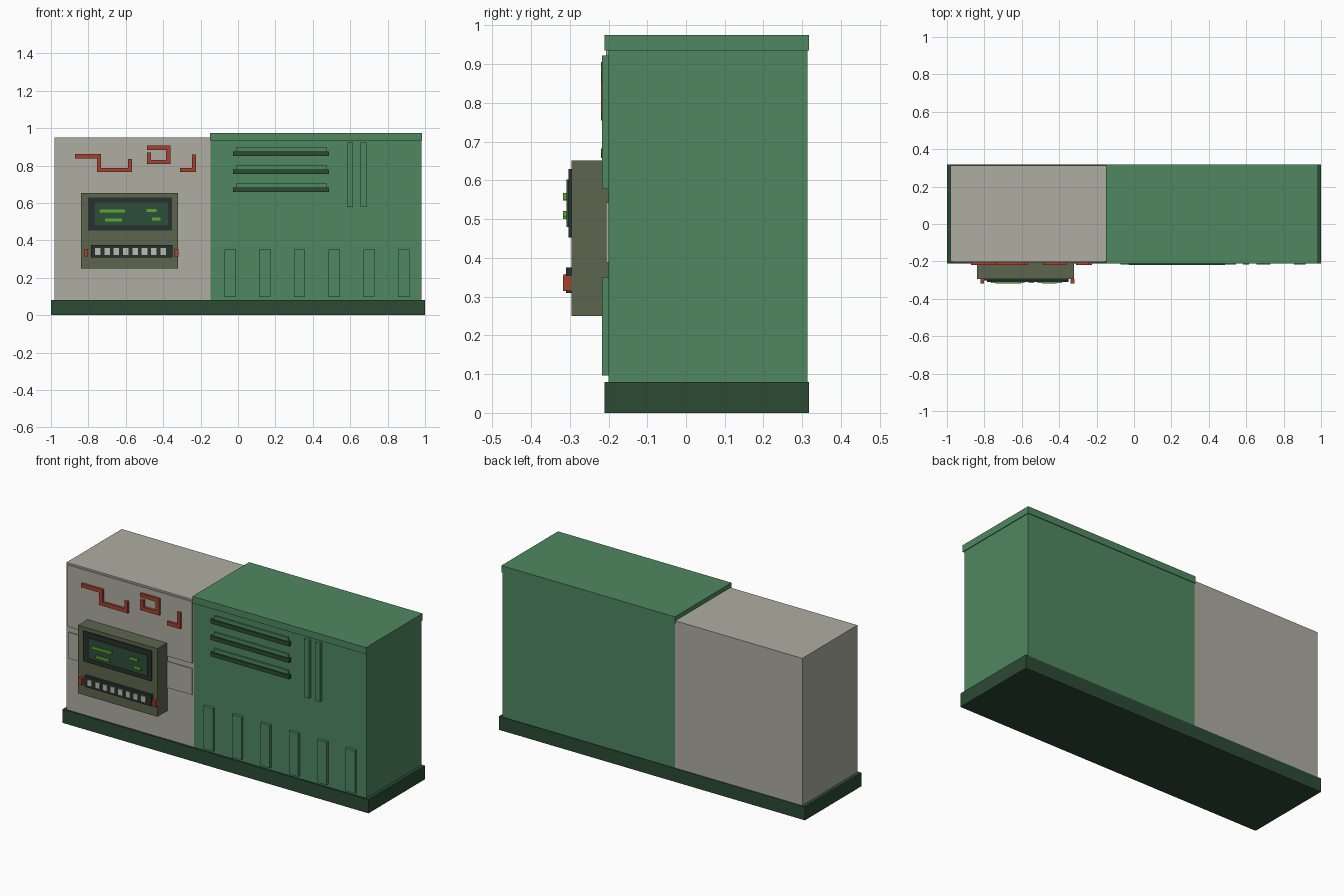
import bpy
import bmesh

cube = bpy.data.objects.get("Cube")
if cube:
    bpy.data.objects.remove(cube, do_unlink=True)


def material(name, r, g, b):
    m = bpy.data.materials.new(name)
    m.use_nodes = True
    m.diffuse_color = (r, g, b, 1)
    m.node_tree.nodes["Principled BSDF"].inputs["Base Color"].default_value = (r, g, b, 1)
    return m


green = material("green", .078, .245, .117)
dark_green = material("dark green", .025, .07, .034)
grey = material("warm grey", .42, .42, .365)
olive = material("olive", .107, .13, .074)
charcoal = material("charcoal", .02, .031, .026)
screen_green = material("screen green", .027, .078, .04)
glow = material("glowing green", .1, .4, .03)
red = material("rust red", .37, .055, .028)
key_grey = material("key grey", .5, .5, .45)


def boxes(name, mat, spans):
    """One object made of boxes, each given as x, y and z ranges."""
    bm = bmesh.new()
    for span in spans:
        for v in bmesh.ops.create_cube(bm, size=1)["verts"]:
            for i, (lo, hi) in enumerate(span):
                v.co[i] = (lo + hi) / 2 + v.co[i] * (hi - lo)
    mesh = bpy.data.meshes.new(name)
    bm.to_mesh(mesh)
    bm.free()
    mesh.materials.append(mat)
    obj = bpy.data.objects.new(name, mesh)
    bpy.context.collection.objects.link(obj)
    return obj


def box(name, mat, x, y, z):
    return boxes(name, mat, [(x, y, z)])


# Cabinet
box("base", dark_green, (-1, 1), (-.21, .318), (0, .08))
box("grey_cabinet", grey, (-.98, -.147), (-.2, .314), (.08, .95))
box("green_cabinet", green, (-.147, .98), (-.2, .314), (.08, .94))
box("green_cap", green, (-.15, .984), (-.21, .318), (.935, .975))

# Raised panels on the grey front
box("upper_panel", grey, (-.97, -.155), (-.206, -.2), (.575, .94))
box("middle_panel", grey, (-.967, -.157), (-.206, -.2), (.388, .543))

# Vents and ribs on the green front
vent_heights = [.658 + .097 * i for i in range(3)]
FRONT = (-.217, -.2)
boxes("vent_bars", dark_green, [((-.027, .487), (-.22, -.2), (z, z + .024)) for z in vent_heights])
boxes("vent_slats", green, [((-.01, .475), (-.211, -.2), (z + .024, z + .045)) for z in vent_heights])
boxes("tall_ribs", green, [((x, x + .033), FRONT, (.578, .922)) for x in (.583, .655)])
boxes("lower_ribs", green,
      [((x, x + .06), FRONT, (.097, .35)) for x in [-.072 + .1856 * i for i in range(6)]])


# Square pipes that follow straight runs
def pipe(name, points, half=.011):
    spans = []
    for (x1, z1), (x2, z2) in zip(points, points[1:]):
        spans.append(((min(x1, x2) - half, max(x1, x2) + half), (-.22, -.2),
                      (min(z1, z2) - half, max(z1, z2) + half)))
    boxes(name, red, spans)


pipe("stepped_pipe", [(-.86, .85), (-.743, .85), (-.743, .777), (-.578, .777), (-.578, .823)])
pipe("hook_pipe", [(-.476, .895), (-.373, .895), (-.373, .819), (-.475, .819), (-.475, .858)])
pipe("corner_pipe", [(-.3, .776), (-.235, .776), (-.235, .848)])

# Control console
box("console", olive, (-.84, -.32), (-.295, -.2), (.25, .652))
box("screen_frame", charcoal, (-.802, -.354), (-.303, -.295), (.453, .63))
box("screen", screen_green, (-.765, -.375), (-.309, -.303), (.48, .602))
boxes("screen_lines", glow, [((a, b), (-.317, -.309), (z, z + .016)) for a, b, z in
                             [(-.74, -.605, .548), (-.49, -.435, .551),
                              (-.71, -.62, .5), (-.46, -.415, .505)]])
box("key_tray", charcoal, (-.786, -.35), (-.31, -.295), (.309, .375))
boxes("keys", key_grey, [((x - .015, x + .015), (-.316, -.31), (.322, .358))
                         for x in [-.75 + .05 * i for i in range(8)]])
boxes("side_buttons", red, [((x - .01, x + .01), (-.318, -.295), (.315, .355))
                            for x in (-.812, -.329)])
